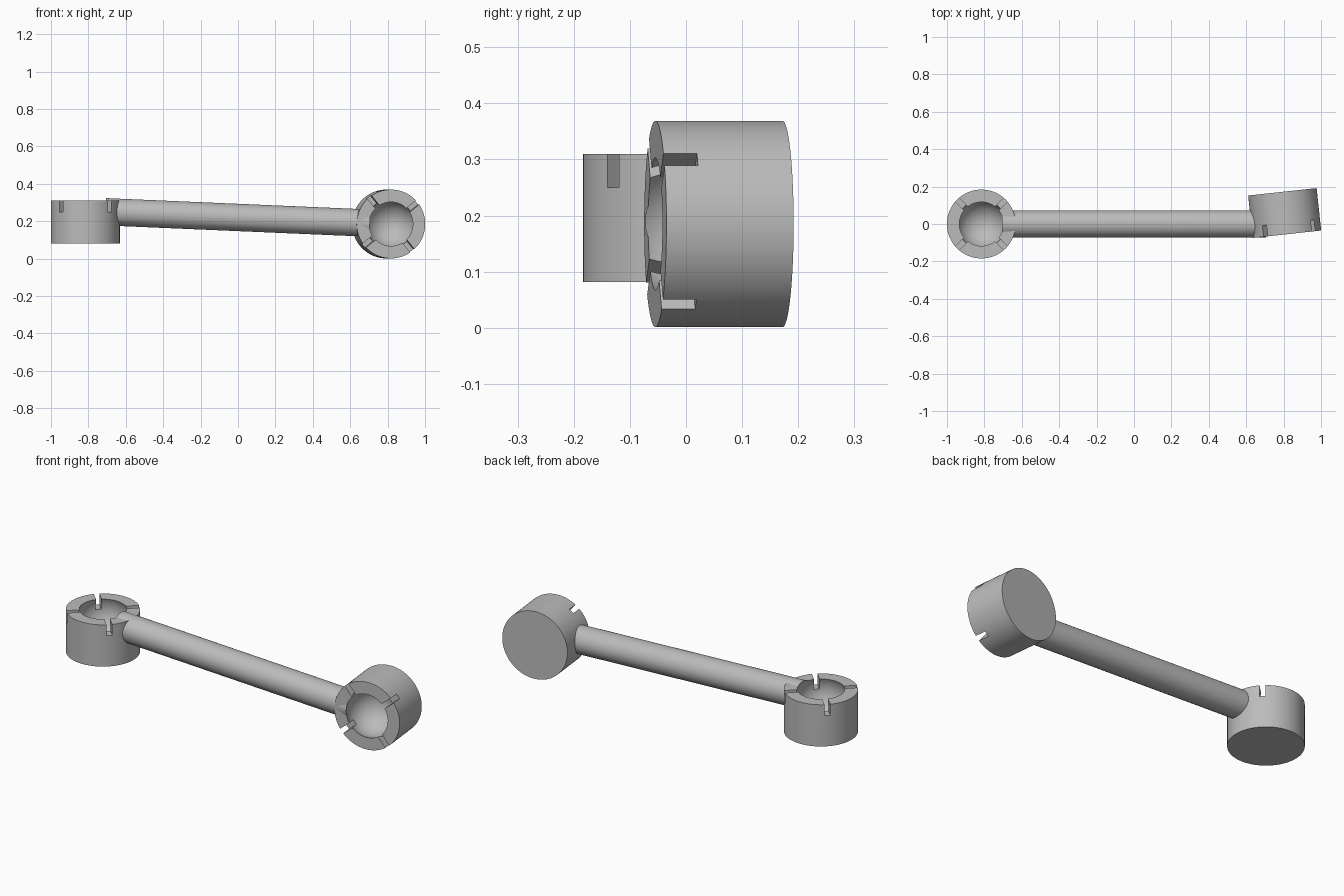
import bpy
from math import radians
from mathutils import Vector, Matrix

cube = bpy.data.objects.get("Cube")
if cube:
    bpy.data.objects.remove(cube, do_unlink=True)

CUP_R, CUP_H = 0.184, 0.228
BALL_R, BALL_DEPTH = 0.13, 0.055
SLOT_W, SLOT_DEPTH = 0.028, 0.06
ROD_R = 0.073

grey = bpy.data.materials.new("steel grey")
grey.use_nodes = True
grey.diffuse_color = (0.5, 0.5, 0.5, 1)
grey.node_tree.nodes["Principled BSDF"].inputs["Base Color"].default_value = (0.5, 0.5, 0.5, 1)


def finish(obj, name):
    obj.name = name
    obj.data.materials.clear()
    obj.data.materials.append(grey)
    bpy.ops.object.select_all(action='DESELECT')
    obj.select_set(True)
    bpy.context.view_layer.objects.active = obj
    bpy.ops.object.shade_smooth_by_angle(angle=radians(30))


def cut(obj, cutter):
    """Subtract the cutter from the object, then discard the cutter."""
    mod = obj.modifiers.new("cut", 'BOOLEAN')
    mod.operation, mod.solver, mod.object = 'DIFFERENCE', 'EXACT', cutter
    bpy.context.view_layer.objects.active = obj
    bpy.ops.object.modifier_apply(modifier=mod.name)
    bpy.data.objects.remove(cutter, do_unlink=True)


def ball(centre):
    bpy.ops.mesh.primitive_uv_sphere_add(segments=64, ring_count=32, radius=BALL_R, location=centre)
    return bpy.context.object


def cup(name, centre, axis):
    """Cylinder with a ball socket and four diagonal slots; axis points out of the opening."""
    bpy.ops.mesh.primitive_cylinder_add(vertices=96, radius=CUP_R, depth=CUP_H,
                                        location=(0, 0, BALL_DEPTH - CUP_H / 2))
    body = bpy.context.object
    cut(body, ball((0, 0, 0)))
    for angle in (45, 135):
        bpy.ops.mesh.primitive_cube_add(size=1, location=(0, 0, BALL_DEPTH),
                                        rotation=(0, 0, radians(angle)))
        bar = bpy.context.object
        bar.scale = (0.5, SLOT_W, 2 * SLOT_DEPTH)
        bpy.context.view_layer.update()
        cut(body, bar)
    turn = Vector((0, 0, 1)).rotation_difference(axis).to_matrix().to_4x4()
    body.matrix_world = Matrix.Translation(centre) @ turn @ body.matrix_world
    finish(body, name)


# Ball centres that the rod connects
right_centre = Vector((-0.816, 0, 0.255))
left_centre = Vector((0.812, 0, 0.185))

# Upward cup and forward cup
cup("upright_socket", right_centre, Vector((0, 0, 1)))
cup("front_socket", left_centre, Vector((0.108, -0.994, 0)).normalized())

# Connecting rod, hollowed where it meets each socket
span = left_centre - right_centre
bpy.ops.mesh.primitive_cylinder_add(vertices=64, radius=ROD_R, depth=span.length,
                                    location=(left_centre + right_centre) / 2,
                                    rotation=span.to_track_quat('Z', 'Y').to_euler())
rod = bpy.context.object
for c in (right_centre, left_centre):
    cut(rod, ball(c))
finish(rod, "connecting_rod")
